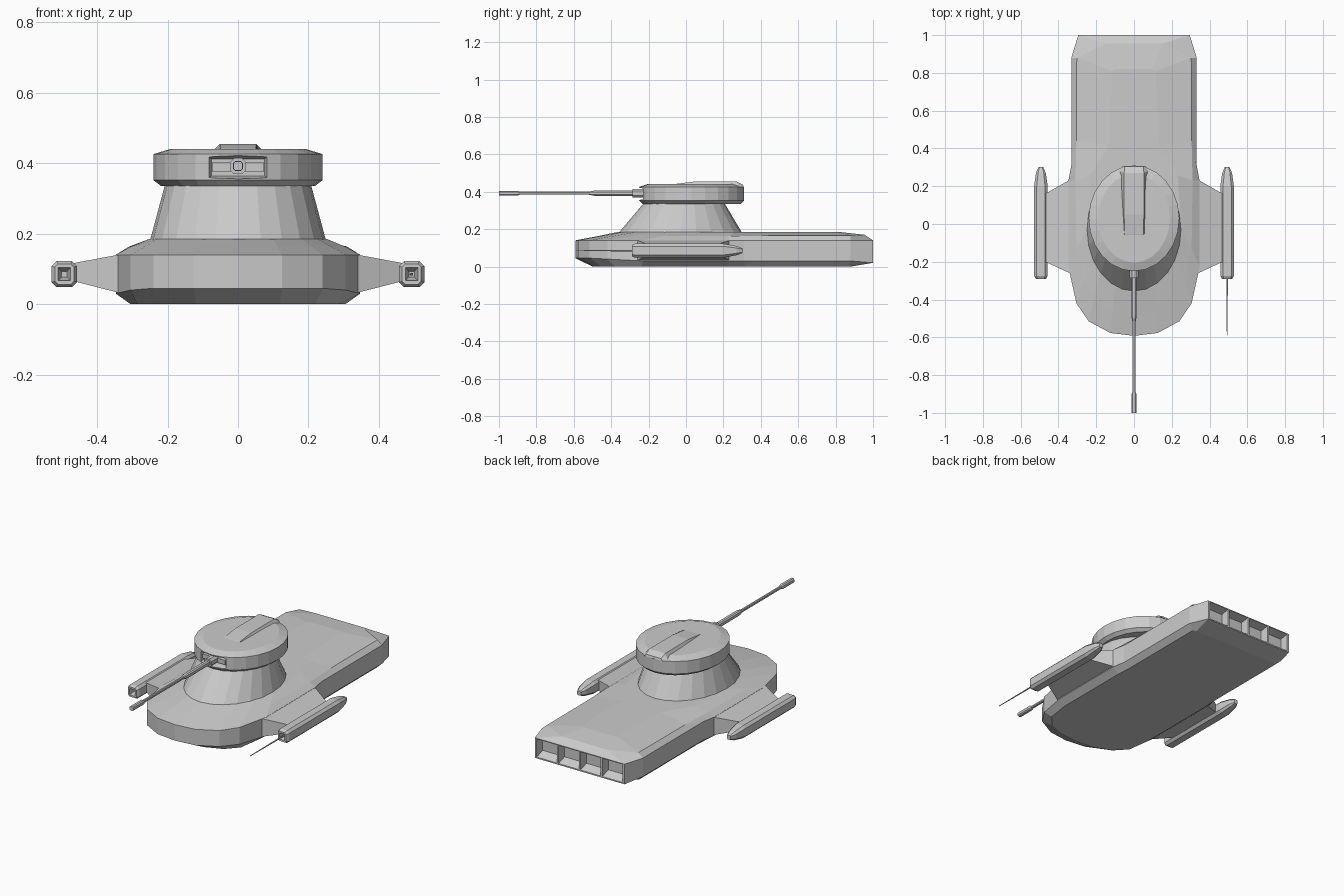
import bpy, bmesh, math

if "Cube" in bpy.data.objects:
    bpy.data.objects.remove(bpy.data.objects["Cube"])

grey = bpy.data.materials.new("armour grey")
grey.diffuse_color = (0.6, 0.6, 0.6, 1)
grey.use_nodes = True
grey.node_tree.nodes["Principled BSDF"].inputs["Base Color"].default_value = grey.diffuse_color


def loft(name, rings):
    """Closed flat-shaded solid through rings of equal length."""
    bm = bmesh.new()
    loops = [[bm.verts.new(p) for p in ring] for ring in rings]
    n = len(loops[0])
    for a, b in zip(loops, loops[1:]):
        for i in range(n):
            j = (i + 1) % n
            bm.faces.new((a[i], a[j], b[j], b[i]))
    bm.faces.new(loops[0][::-1])
    bm.faces.new(loops[-1])
    bmesh.ops.recalc_face_normals(bm, faces=bm.faces)
    me = bpy.data.meshes.new(name)
    bm.to_mesh(me)
    bm.free()
    me.materials.append(grey)
    ob = bpy.data.objects.new(name, me)
    bpy.context.collection.objects.link(ob)
    return ob


def mirrored(half):
    """Full outline from a right half whose first point lies on x = 0."""
    return half + [(-x, y, z) for x, y, z in half[:0:-1]]


def ellipse(rx, ry, cy, z, n=24):
    t = [2 * math.pi * i / n for i in range(n)]
    return [(rx * math.sin(a), cy - ry * math.cos(a), z) for a in t]


def octagon(cx, cz, y, w, h, c):
    """Chamfered rectangle facing along y."""
    pts = [(w, -h + c), (w, h - c), (w - c, h), (-w + c, h),
           (-w, h - c), (-w, -h + c), (-w + c, -h), (w - c, -h)]
    return [(cx + x, y, cz + z) for x, z in pts]


def rect(x0, x1, z0, z1, y):
    return [(x0, y, z0), (x1, y, z0), (x1, y, z1), (x0, y, z1)]


def box(name, x0, x1, y0, y1, z0, z1):
    return loft(name, [rect(x0, x1, z0, z1, y0), rect(x0, x1, z0, z1, y1)])


def cut(target, cutter):
    cutter.hide_render = True
    m = target.modifiers.new("cut", 'BOOLEAN')
    m.operation = 'DIFFERENCE'
    m.solver = 'EXACT'
    m.object = cutter
    bpy.context.view_layer.objects.active = target
    bpy.ops.object.modifier_apply(modifier=m.name)
    bpy.data.objects.remove(cutter)


# hull: stacked outlines from belly to roof
belly = [(0, -.50), (.12, -.49), (.22, -.45), (.285, -.38), (.305, -.24),
         (.305, .23), (.30, .32), (.30, .87), (.28, .88)]
wall = [(0, -.592), (.125, -.577), (.24, -.515), (.305, -.42), (.347, -.23),
        (.347, .23), (.332, .31), (.332, .88), (.295, 1.0)]
low_z = [.045, .045, .045, .04, .03, .03, .03, .03, .02]
shoulder = [(0, -.47, .163), (.112, -.455, .163), (.21, -.39, .163),
            (.265, -.29, .163), (.305, -.13, .163), (.31, .23, .163),
            (.305, .44, .165), (.303, .88, .165), (.15, .955, .17)]
roof = [(0, -.365), (.10, -.335), (.18, -.26), (.225, -.17), (.252, -.03),
        (.23, .26), (.13, .42), (.115, .81), (.10, .82)]
hull = loft("hull", [
    mirrored([(x, y, 0) for x, y in belly]),
    mirrored([(x, y, z) for (x, y), z in zip(wall, low_z)]),
    mirrored([(x, y, .14) for x, y in wall]),
    mirrored(shoulder),
    mirrored([(x, y, .185) for x, y in roof])])

# four recessed exhaust bays in the tail
for i in range(4):
    c = (i - 1.5) * .144
    cut(hull, loft("bay_cutter", [rect(c - .062, c + .062, .05, .122, .95),
                                  rect(c - .067, c + .067, .026, .136, 1.004)]))

# sloped neck under the turret
loft("turret_neck", [ellipse(.25, .33, -.03, .18), ellipse(.207, .215, -.01, .34)])

# turret drum with bevelled rims and a gun slot
turret = loft("turret", [ellipse(.218, .262, .03, .335), ellipse(.24, .28, .03, .352),
                         ellipse(.24, .28, .03, .426), ellipse(.19, .235, .03, .441)])
cut(turret, loft("slot_cutter", [rect(-.092, .092, .352, .426, -.27),
                                 rect(-.075, .075, .364, .412, -.205)]))

# raised spine on the turret roof
loft("turret_spine", [
    [(-.055, -.06, .44), (.055, -.06, .44), (.05, -.055, .442), (-.05, -.055, .442)],
    [(-.062, .05, .43), (.062, .05, .43), (.052, .05, .455), (-.052, .05, .455)],
    [(-.075, .28, .43), (.075, .28, .43), (.052, .27, .455), (-.052, .27, .455)],
    [(-.06, .308, .425), (.06, .308, .425), (.05, .305, .437), (-.05, .305, .437)]])

# gun mount and stepped barrel
box("gun_trunnion", -.074, .074, -.226, -.19, .376, .402)
loft("gun_hub", [octagon(0, .392, y, .023, .023, .012) for y in (-.285, -.19)])
steps = [(-.26, .014), (-.49, .014), (-.52, .008), (-.89, .008),
         (-.90, .013), (-1.0, .013)]
loft("gun_barrel", [octagon(0, .392, y, r, r, r * .45) for y, r in steps])

# side pylons and pods
for side, s in (("left", -1), ("right", 1)):
    root = [(s * .33, -.265, .03), (s * .33, .24, .03),
            (s * .33, .24, .142), (s * .33, -.265, .142)]
    tip = [(s * .47, -.20, .066), (s * .47, .16, .066),
           (s * .47, .16, .116), (s * .47, -.20, .116)]
    loft(side + "_pylon", [root, tip])
    x, z = s * .493, .085
    pod = loft(side + "_pod", [
        octagon(x, z, -.29, .027, .029, .009), octagon(x, z, -.275, .036, .037, .014),
        octagon(x, z, .20, .036, .037, .014), octagon(x, z, .27, .026, .025, .011),
        octagon(x, z, .302, .012, .013, .005)])
    cut(pod, loft("muzzle_cutter", [rect(x - .02, x + .02, z - .021, z + .021, -.30),
                                    rect(x - .008, x + .008, z - .008, z + .008, -.25)]))

# thin secondary gun on the right pod
loft("needle_gun", [octagon(.493, .085, y, r, r, r * .4)
                    for y, r in ((-.25, .004), (-.44, .003), (-.59, .0018))])
